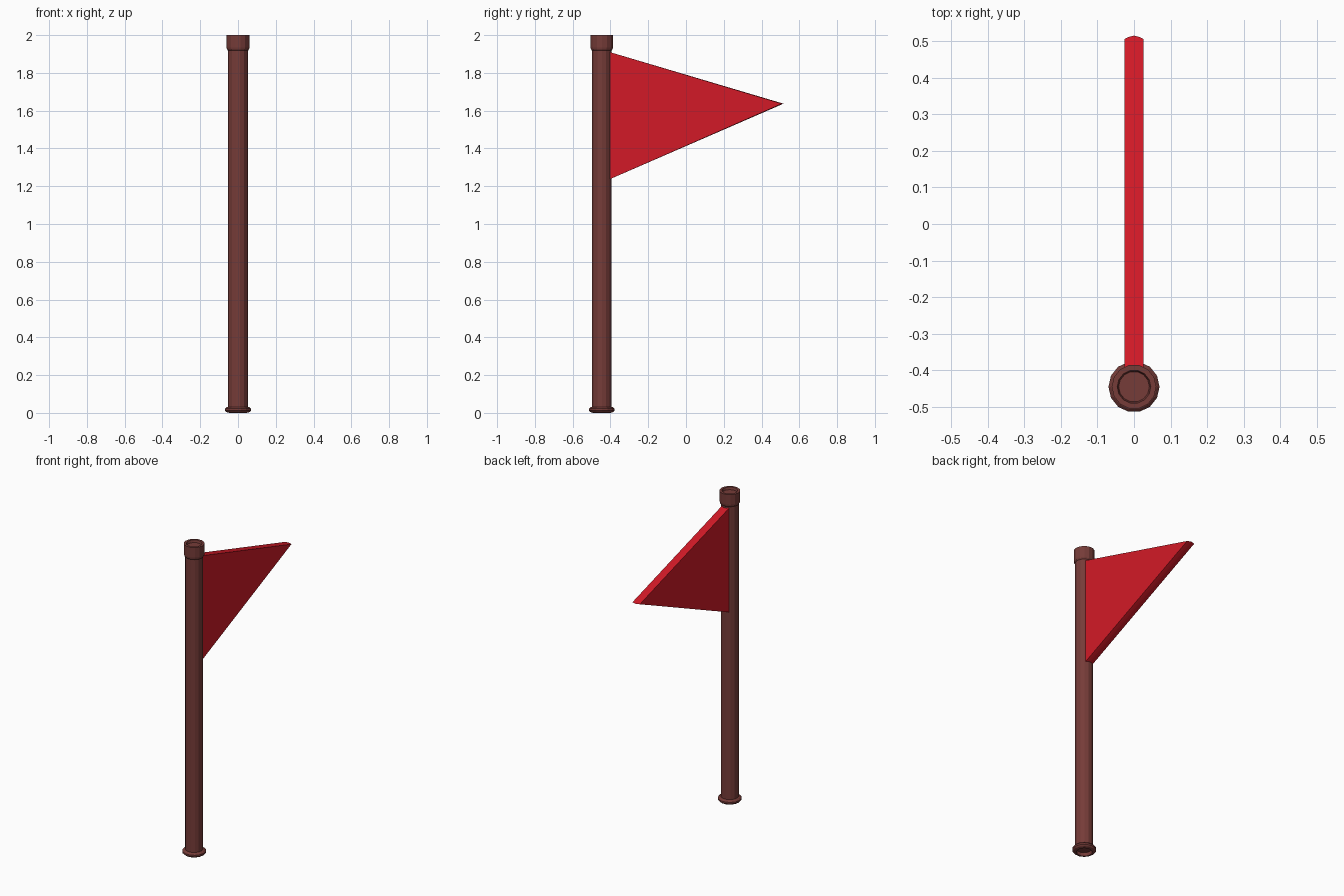
import bpy, bmesh, math

if "Cube" in bpy.data.objects:
    bpy.data.objects.remove(bpy.data.objects["Cube"])

PY = -0.446   # pole axis in y
SIDES = 14


def material(name, color):
    m = bpy.data.materials.new(name)
    m.diffuse_color = color
    m.use_nodes = True
    m.node_tree.nodes["Principled BSDF"].inputs["Base Color"].default_value = m.diffuse_color
    return m


def finish(name, bm, mat):
    bmesh.ops.recalc_face_normals(bm, faces=bm.faces)
    me = bpy.data.meshes.new(name)
    bm.to_mesh(me)
    bm.free()
    me.materials.append(mat)
    ob = bpy.data.objects.new(name, me)
    bpy.context.collection.objects.link(ob)
    return ob


def lathe(name, profile, mat):
    """Revolve (radius, z) points around the pole axis and close both ends."""
    bm = bmesh.new()
    rings = []
    for r, z in profile:
        rings.append([bm.verts.new((r * math.cos(2 * math.pi * i / SIDES),
                                    PY + r * math.sin(2 * math.pi * i / SIDES), z))
                      for i in range(SIDES)])
    for a, b in zip(rings, rings[1:]):
        for i in range(SIDES):
            j = (i + 1) % SIDES
            bm.faces.new((a[i], a[j], b[j], b[i]))
    bm.faces.new(rings[0])
    bm.faces.new(rings[-1])
    return finish(name, bm, mat)


wood = material("brown", (0.18, 0.045, 0.04, 1))
cloth = material("red", (0.65, 0.01, 0.02, 1))

# Pole with a flared foot, a collar at the top and a shallow recess in each end
lathe("pole", [(0.042, 0.02), (0.046, 0.0), (0.062, 0.004), (0.07, 0.012),
               (0.07, 0.022), (0.062, 0.03), (0.053, 0.032),
               (0.053, 1.918), (0.059, 1.925), (0.061, 1.935), (0.061, 2.0),
               (0.046, 2.0), (0.042, 1.985)], wood)

# Triangular pennant: the cross-section columns give the tip a slight curve
bm = bmesh.new()
cols = []
for x, tip in ((-0.026, 0.507), (-0.013, 0.513), (0, 0.516), (0.013, 0.513), (0.026, 0.507)):
    cols.append([bm.verts.new(p) for p in
                 ((x, -0.42, 1.915), (x, tip, 1.637), (x, -0.42, 1.23))])
for a, b in zip(cols, cols[1:]):
    for i in range(3):
        j = (i + 1) % 3
        bm.faces.new((a[i], a[j], b[j], b[i]))
bm.faces.new(cols[0])
bm.faces.new(cols[-1])
finish("pennant", bm, cloth)
